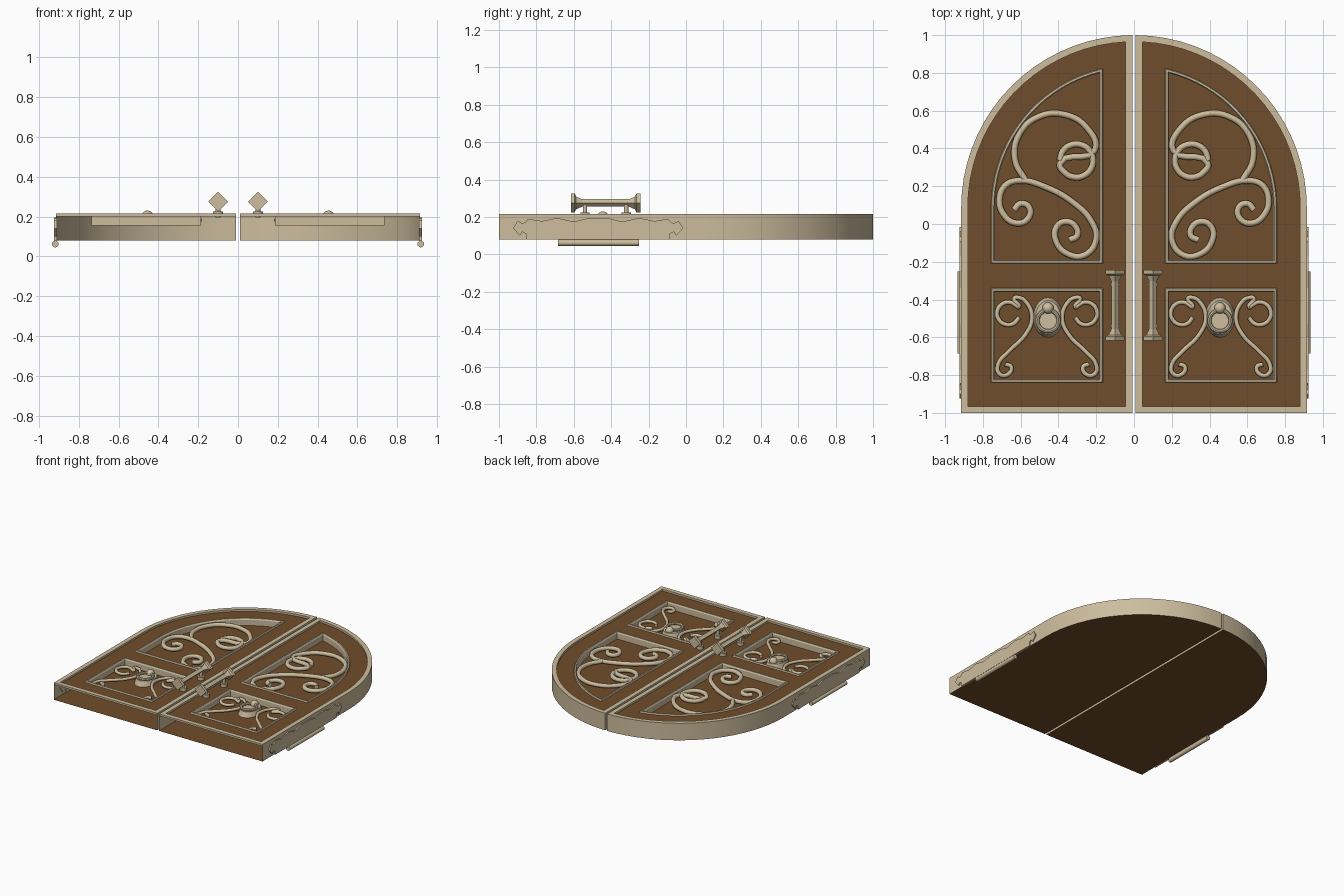
import bpy, bmesh, math
from mathutils import Vector

cube = bpy.data.objects.get("Cube")
if cube:
    bpy.data.objects.remove(cube, do_unlink=True)


def material(name, colour):
    m = bpy.data.materials.new(name)
    m.use_nodes = True
    m.diffuse_color = colour
    bsdf = m.node_tree.nodes["Principled BSDF"]
    bsdf.inputs["Base Color"].default_value = colour
    bsdf.inputs["Roughness"].default_value = 0.7
    return m


BEIGE = material("pale_stone", (0.61, 0.51, 0.34, 1))
BROWN = material("brown_wood", (0.16, 0.074, 0.025, 1))

BACK, FLOOR, SHEET, RIM = 0.08, 0.155, 0.2, 0.215
CY = 0.085          # height of the arch centre
ARC = 18


def finish(ob, mat, smooth=False, mirror=True):
    """Give an object its material, mirror it to the other leaf, shade it."""
    ob.data.materials.append(mat)
    if mirror:
        ob.modifiers.new("other_leaf", 'MIRROR').use_axis[0] = True
    if smooth:
        bpy.ops.object.select_all(action='DESELECT')
        ob.select_set(True)
        bpy.context.view_layer.objects.active = ob
        bpy.ops.object.shade_smooth_by_angle(angle=math.radians(40))
    return ob


def from_bmesh(name, bm, mat, smooth=False):
    me = bpy.data.meshes.new(name)
    bm.to_mesh(me)
    bm.free()
    ob = bpy.data.objects.new(name, me)
    bpy.context.collection.objects.link(ob)
    return finish(ob, mat, smooth)


def arched(x0, y0, r):
    """Half-arch outline, counter-clockwise from the inner bottom corner."""
    end = math.acos(x0 / r)
    arc = [(r * math.cos(end * i / ARC), CY + r * math.sin(end * i / ARC)) for i in range(ARC + 1)]
    return [(x0, y0), (r, y0)] + arc


def rect(x0, y0, x1, y1):
    return [(x0, y0), (x1, y0), (x1, y1), (x0, y1)]


def at(points, z):
    return [(x, y, z) for x, y in points]


def loft(name, rings, mat, caps=False, skip=(), smooth=False):
    """Join successive closed rings with quads, leaving out skipped edges."""
    bm = bmesh.new()
    rows = [[bm.verts.new(p) for p in ring] for ring in rings]
    n = len(rows[0])
    for a, b in zip(rows, rows[1:]):
        for i in range(n):
            if i not in skip:
                j = (i + 1) % n
                bm.faces.new((a[i], a[j], b[j], b[i]))
    if caps:
        bm.faces.new(rows[0][::-1])
        bm.faces.new(rows[-1])
        bmesh.ops.recalc_face_normals(bm, faces=bm.faces)
    return from_bmesh(name, bm, mat, smooth)


def sheet(name, loops, z, mat, up=1):
    """Flat filled area; loops after the first become holes."""
    bm = bmesh.new()
    edges = []
    for loop in loops:
        vs = [bm.verts.new(p) for p in at(loop, z)]
        edges += [bm.edges.new((vs[i - 1], vs[i])) for i in range(len(vs))]
    bmesh.ops.triangle_fill(bm, use_beauty=True, edges=edges, normal=(0, 0, up))
    bm.normal_update()
    wrong = [f for f in bm.faces if f.normal.z * up < 0]
    bmesh.ops.reverse_faces(bm, faces=wrong)
    return from_bmesh(name, bm, mat)


# Outlines as functions of an inset
def leaf(d=0):
    return arched(0.009 + d, -1 + d, 0.915 - d)


def upper(d=0):
    return arched(0.165 + d, -0.21 + d, 0.757 - d)


def lower(d=0):
    return rect(0.165 + d, -0.84 + d, 0.757 - d, -0.34 - d)


# Hollow leaf: back board, side walls open at the foot, raised rim, front board
sheet("back_board", [leaf()], BACK, BROWN, -1)
loft("side_wall", [at(leaf(), BACK), at(leaf(), SHEET)], BEIGE, skip=(0,), smooth=True)
loft("rim", [at(leaf(), SHEET), at(leaf(), RIM), at(leaf(0.035), RIM), at(leaf(0.035), SHEET)],
     BEIGE, smooth=True)
sheet("front_board", [leaf(0.01), upper(0.01), lower(0.01)], SHEET, BROWN)

# Recessed panels with raised mouldings
for label, shape in (("upper", upper), ("lower", lower)):
    sheet(label + "_panel", [shape(0.018)], FLOOR, BROWN)
    loft(label + "_moulding", [at(shape(0), SHEET), at(shape(0.004), 0.21), at(shape(0.014), 0.21),
                               at(shape(0.02), SHEET), at(shape(0.02), FLOOR)], BEIGE)


def scroll(name, paths, radius, z):
    """Round bars along smooth paths, on both leaves."""
    cu = bpy.data.curves.new(name, 'CURVE')
    cu.dimensions = '3D'
    cu.bevel_depth = radius
    cu.bevel_resolution = 2
    cu.resolution_u = 5
    cu.use_fill_caps = True
    for path in paths:
        for side in (1, -1):
            sp = cu.splines.new('BEZIER')
            sp.bezier_points.add(len(path) - 1)
            for bp, (x, y) in zip(sp.bezier_points, path):
                bp.co = (side * x, y, z)
                bp.handle_left_type = bp.handle_right_type = 'AUTO'
    ob = bpy.data.objects.new(name, cu)
    bpy.context.collection.objects.link(ob)
    return finish(ob, BEIGE, mirror=False)


def turn(cx, cy, r, start, sweep, n=9):
    """Points round a circle, angles in degrees."""
    angles = [math.radians(start + sweep * i / (n - 1)) for i in range(n)]
    return [(cx + r * math.cos(a), cy + r * math.sin(a)) for a in angles]


# Upper scrollwork
loop_bar = [(.57, .225), (.63, .34), (.605, .48), (.5, .57), (.37, .58), (.25, .51), (.207, .39)]
loop_bar += turn(0.305, 0.335, 0.088, -10, -350, 11)
s_bar = [(.635, .075), (.6, .108), (.553, .085), (.565, .024), (.627, .005), (.69, .05), (.712, .13),
         (.68, .205), (.606, .23), (.474, .198), (.315, .108), (.225, .013), (.2, -.08), (.262, -.165),
         (.352, -.158), (.412, -.093), (.412, -.019), (.362, .013), (.31, -.013), (.3, -.061), (.341, -.085)]
scroll("upper_scrolls", [loop_bar, s_bar], 0.017, 0.183)

# Lower scrollwork, symmetric about the panel centre
MID = 0.46
curl = turn(0.255, -0.474, 0.06, -20, -340, 9)
curl += [(.346, -.41), (.38, -.495), (.346, -.585), (.257, -.675), (.2, -.745), (.207, -.793),
         (.25, -.798), (.27, -.757), (.238, -.742)]
curl[8:9] = [(.31, -.44), (.285, -.395), (.31, -.39)]
scroll("lower_scrolls", [curl, [(2 * MID - x, y) for x, y in curl]], 0.012, 0.178)


def primitive(name, op, scale=(1, 1, 1), **options):
    op(**options)
    ob = bpy.context.object
    ob.name = name
    bpy.context.view_layer.update()
    place = ob.matrix_world.copy()
    ob.matrix_world.identity()
    for v in ob.data.vertices:
        v.co = place @ Vector([c * s for c, s in zip(v.co, scale)])
    return finish(ob, BEIGE, smooth=True)


# Ring knocker
mesh = bpy.ops.mesh
primitive("knocker_plate", mesh.primitive_cone_add, (1, 1.35, 1), vertices=28, radius1=0.078,
          radius2=0.066, depth=0.04, location=(MID - .005, -0.495, FLOOR + 0.02))
primitive("knocker_ring", mesh.primitive_torus_add, major_radius=0.056, minor_radius=0.011,
          major_segments=28, minor_segments=8, location=(MID - .005, -0.512, 0.204))
primitive("knocker_ball", mesh.primitive_uv_sphere_add, segments=16, ring_count=10, radius=0.03,
          location=(MID - .005, -0.445, 0.2))

# Pull handle: diamond bar with flared ends, on two posts
HX, HZ, HY = 0.1, 0.275, -0.43


def diamond(y, h):
    return [(HX + h, y, HZ), (HX, y, HZ + h), (HX - h, y, HZ), (HX, y, HZ - h)]


flare = [(0.186, 0.05), (0.165, 0.05), (0.157, 0.034), (0.135, 0.024), (0.125, 0.02)]
sections = [(HY - d, h) for d, h in flare] + [(HY + d, h) for d, h in reversed(flare)]
loft("pull_handle", [diamond(y, h) for y, h in sections], BEIGE, caps=True)
for i, y in enumerate((HY - 0.11, HY + 0.11)):
    primitive("handle_post_%d" % (i + 1), mesh.primitive_cylinder_add, vertices=12, radius=0.012,
              depth=0.075, location=(HX, y, 0.2325))
    primitive("handle_foot_%d" % (i + 1), mesh.primitive_cylinder_add, vertices=12, radius=0.025,
              depth=0.025, location=(HX, y, 0.2125))

# Ornate side strap and hinge barrel
half = [(.385, .08), (.385, .11), (.405, .12), (.418, .1), (.455, .14), (.43, .18), (.405, .165),
        (.385, .175), (.375, .19), (.3, .178), (.22, .195), (.13, .175), (.06, .192)]
outline = half + [(-u, z) for u, z in reversed(half)]
loft("hinge_strap", [[(x, u - 0.47, z) for u, z in outline] for x in (0.91, 0.924)], BEIGE, caps=True)
primitive("hinge_barrel", mesh.primitive_cylinder_add, vertices=14, radius=0.017, depth=0.435,
          location=(0.918, -0.468, 0.062), rotation=(math.pi / 2, 0, 0))
primitive("hinge_leaf", mesh.primitive_cube_add, (0.006, 0.2175, 0.012), size=2,
          location=(0.914, -0.468, 0.082))
